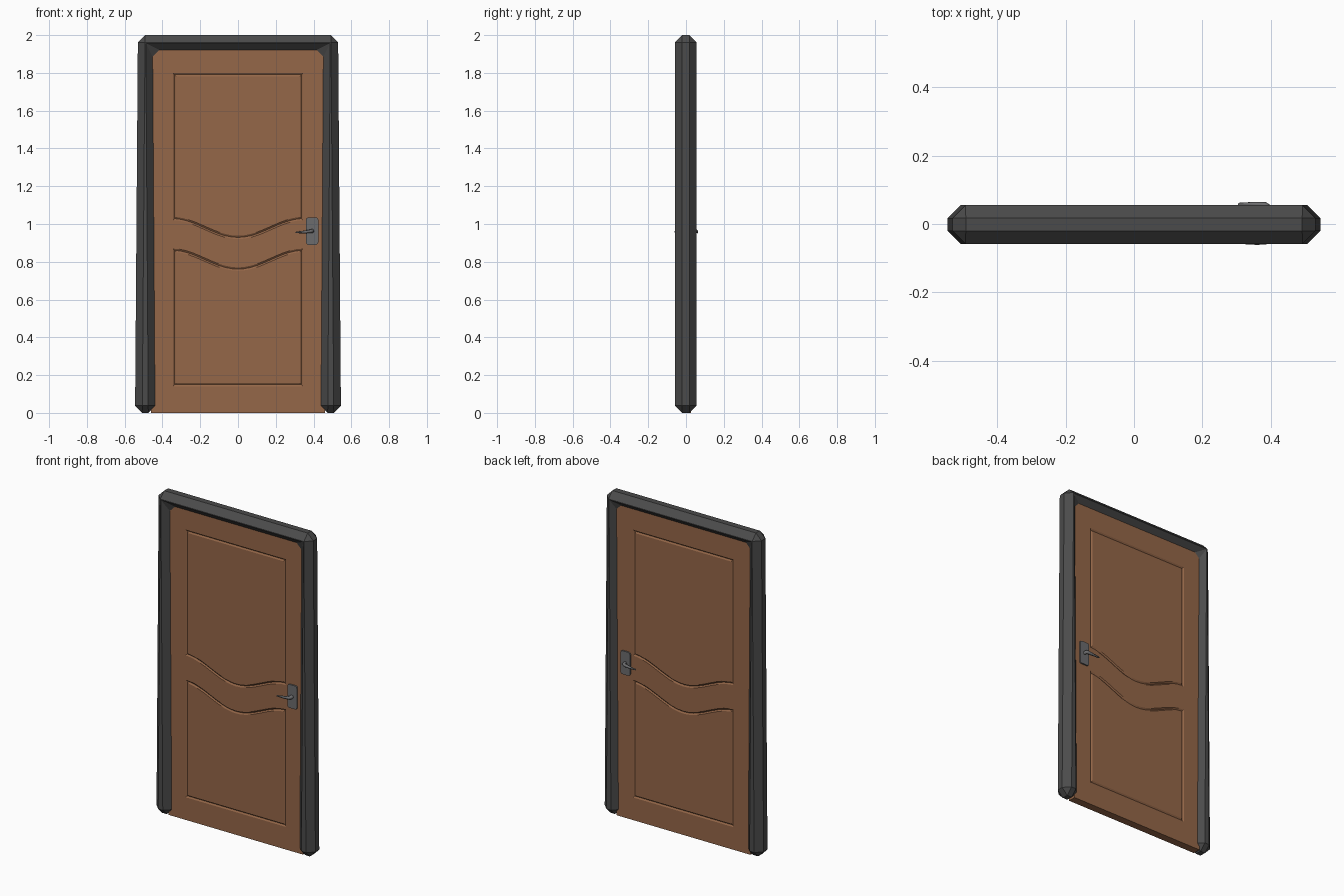
import bpy, bmesh
from math import cos, pi

if "Cube" in bpy.data.objects:
    bpy.data.objects.remove(bpy.data.objects["Cube"])


def material(name, rgb):
    m = bpy.data.materials.new(name)
    m.diffuse_color = (*rgb, 1)
    m.use_nodes = True
    m.node_tree.nodes["Principled BSDF"].inputs["Base Color"].default_value = m.diffuse_color
    return m


def finish(bm, name, mat):
    bmesh.ops.recalc_face_normals(bm, faces=bm.faces[:])
    me = bpy.data.meshes.new(name)
    bm.to_mesh(me)
    bm.free()
    ob = bpy.data.objects.new(name, me)
    bpy.context.collection.objects.link(ob)
    me.materials.append(mat)
    return ob


def prism(name, outline, y0, y1, mat):
    """Extrude an x-z outline from y0 to y1."""
    bm = bmesh.new()
    face = bm.faces.new([bm.verts.new((x, y0, z)) for x, z in outline])
    ext = bmesh.ops.extrude_face_region(bm, geom=[face])['geom']
    bmesh.ops.translate(bm, vec=(0, y1 - y0, 0),
                        verts=[v for v in ext if isinstance(v, bmesh.types.BMVert)])
    return finish(bm, name, mat)


def apply_all(ob):
    bpy.ops.object.select_all(action='DESELECT')
    ob.select_set(True)
    bpy.context.view_layer.objects.active = ob
    bpy.ops.object.convert(target='MESH')


brown = material("door_brown", (0.30, 0.135, 0.065))
dark = material("frame_dark", (0.07, 0.07, 0.07))
steel = material("handle_grey", (0.15, 0.15, 0.155))

# Frame: tapered arch with wide chamfers on every edge
right = [(0.53, 2.0), (0.545, 0), (0.437, 0), (0.45, 1.92)]
frame = prism("door_frame", right + [(-x, z) for x, z in reversed(right)],
              -0.058, 0.056, dark)
bev = frame.modifiers.new("chamfer", 'BEVEL')
bev.width, bev.segments, bev.limit_method = 0.038, 1, 'NONE'
apply_all(frame)

# Door slab
FRONT, BACK = -0.022, 0.026
door = prism("door_leaf", [(-0.46, 0), (0.46, 0), (0.46, 1.935), (-0.46, 1.935)],
             FRONT, BACK, brown)


# Panel outlines, inset by d: a wavy edge facing the door's middle
def wave(x, base):
    return base + 0.05 * (1 - cos(pi * x / 0.35))


def panel(upper, d):
    w = 0.345 - d
    xs = [w * (i / 10 - 1) for i in range(21)]
    if upper:
        return [(x, wave(x, 0.92) + d) for x in xs] + [(w, 1.80 - d), (-w, 1.80 - d)]
    return [(x, wave(x, 0.77) - d) for x in xs] + [(w, 0.14 + d), (-w, 0.14 + d)]


# V-grooves around both panels on both sides
bm = bmesh.new()
for upper in (True, False):
    for surf, out in ((FRONT, -1), (BACK, 1)):
        rings = [[bm.verts.new((x, surf + out * h, z)) for x, z in panel(upper, d)]
                 for d, h in ((-0.003, 0.002), (0.009, -0.006), (0.021, 0.002))]
        n = len(rings[0])
        for k in range(3):
            a, b = rings[k], rings[(k + 1) % 3]
            for i in range(n):
                j = (i + 1) % n
                bm.faces.new((a[i], a[j], b[j], b[i]))
cutter = finish(bm, "groove_cutter", brown)
cutter.hide_render = True
cut = door.modifiers.new("grooves", 'BOOLEAN')
cut.operation, cut.solver, cut.object = 'DIFFERENCE', 'EXACT', cutter
apply_all(door)
bpy.data.objects.remove(cutter)

# Handles: chamfered backplate and tapered lever on each side
c = 0.012
x0, x1, z0, z1 = 0.36, 0.425, 0.89, 1.035
plate = [(x0 + c, z0), (x1 - c, z0), (x1 - c * .3, z0 + c * .3), (x1, z0 + c),
         (x1, z1 - c), (x1 - c * .3, z1 - c * .3), (x1 - c, z1), (x0 + c, z1),
         (x0 + c * .3, z1 - c * .3), (x0, z1 - c), (x0, z0 + c), (x0 + c * .3, z0 + c * .3)]
for side, surf, out in (("front", FRONT, -1), ("back", BACK, 1)):
    prism(side + "_handle_plate", plate, surf - out * 0.002, surf + out * 0.009, steel)
    cu = bpy.data.curves.new(side + "_lever", 'CURVE')
    cu.dimensions = '3D'
    cu.bevel_depth, cu.bevel_resolution, cu.use_fill_caps = 0.01, 1, True
    sp = cu.splines.new('POLY')
    path = [(0.392, 0.0, 0.963, 1.2), (0.392, 0.022, 0.963, 1.1), (0.382, 0.029, 0.961, 1.0),
            (0.355, 0.031, 0.958, 0.8), (0.305, 0.032, 0.955, 0.4)]
    sp.points.add(len(path) - 1)
    for p, (x, h, z, r) in zip(sp.points, path):
        p.co = (x, surf + out * h, z, 1)
        p.radius = r
    lever = bpy.data.objects.new(side + "_lever", cu)
    bpy.context.collection.objects.link(lever)
    cu.materials.append(steel)
    apply_all(lever)
